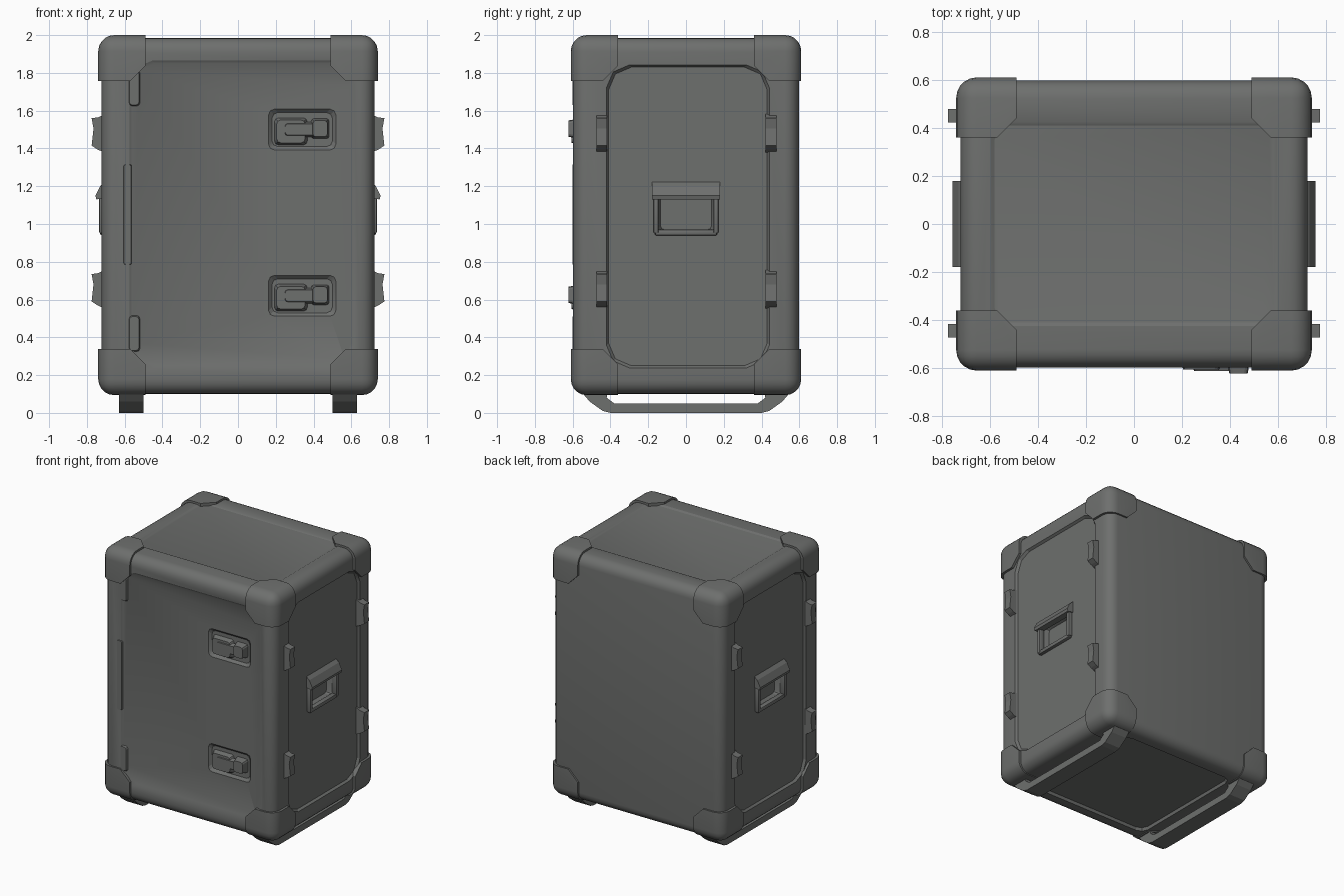
import bpy, bmesh
from mathutils import Vector

if "Cube" in bpy.data.objects:
    bpy.data.objects.remove(bpy.data.objects["Cube"])

grey = bpy.data.materials.new("dark grey plastic")
grey.diffuse_color = (0.155, 0.16, 0.155, 1)
grey.use_nodes = True
grey.node_tree.nodes["Principled BSDF"].inputs["Base Color"].default_value = grey.diffuse_color


def finish(name, bm, smooth=True):
    bmesh.ops.recalc_face_normals(bm, faces=bm.faces)
    me = bpy.data.meshes.new(name)
    bm.to_mesh(me)
    bm.free()
    me.materials.append(grey)
    ob = bpy.data.objects.new(name, me)
    bpy.context.collection.objects.link(ob)
    if smooth:
        smooth_it(ob)
    return ob


def smooth_it(ob):
    bpy.ops.object.select_all(action='DESELECT')
    bpy.context.view_layer.objects.active = ob
    ob.select_set(True)
    bpy.ops.object.shade_smooth_by_angle(angle=0.6)


def cube(lo, hi):
    bm = bmesh.new()
    bmesh.ops.create_cube(bm, size=1)
    for v in bm.verts:
        v.co = Vector([lo[i] if v.co[i] < 0 else hi[i] for i in range(3)])
    return bm


def box(name, lo, hi, bevel=0.01, segs=2):
    lo, hi = [min(p) for p in zip(lo, hi)], [max(p) for p in zip(lo, hi)]
    bm = cube(lo, hi)
    bmesh.ops.bevel(bm, geom=bm.edges[:], offset=bevel, segments=segs, profile=0.5, affect='EDGES')
    return finish(name, bm)


def place(axis, d, u, v):
    return {'x': (d, u, v), 'y': (u, d, v), 'z': (u, v, d)}[axis]


def prism(name, axis, pts0, pts1, d0, d1):
    bm = bmesh.new()
    a = [bm.verts.new(place(axis, d0, *p)) for p in pts0]
    b = [bm.verts.new(place(axis, d1, *p)) for p in pts1]
    bm.faces.new(a)
    bm.faces.new(b)
    for i in range(len(a)):
        j = (i + 1) % len(a)
        bm.faces.new((a[i], a[j], b[j], b[i]))
    return finish(name, bm, False)


def octagon(cu, cv, a, b, c):
    # rectangle with softly chamfered corners
    k = 0.3 * c
    quarter = [(a, b - c), (a - k, b - k), (a - c, b)]
    pts = []
    for su, sv in ((1, 1), (-1, 1), (-1, -1), (1, -1)):
        q = quarter if su * sv > 0 else quarter[::-1]
        pts += [(cu + su * u, cv + sv * v) for u, v in q]
    return pts


def pad(name, axis, c, half, corner, d0, d1, shrink=0.0):
    return prism(name, axis, octagon(*c, *half, corner),
                 octagon(*c, half[0] - shrink, half[1] - shrink, corner), d0, d1)


def cut(ob, cutter):
    m = ob.modifiers.new("cut", 'BOOLEAN')
    m.operation, m.solver, m.object = 'DIFFERENCE', 'EXACT', cutter
    bpy.context.view_layer.objects.active = ob
    bpy.ops.object.modifier_apply(modifier=m.name)
    bpy.data.objects.remove(cutter)


# case body with shallow recessed panels on the sides, door, lid and floor
body = box("case_body", (-0.722, -0.597, 0.10), (0.722, 0.597, 1.985), 0.075, 5)
for s in (-1, 1):
    cut(body, pad("panel_cutter", 'x', (0.01, 1.04), (0.42, 0.79), 0.12, s * 0.705, s * 0.78, -0.05))
    cut(body, pad("handle_cutter", 'x', (0, 1.06), (0.135, 0.09), 0.02, s * 0.655, s * 0.72, -0.02))
cut(body, pad("door_cutter", 'y', (0.02, 1.05), (0.58, 0.80), 0.12, -0.588, -0.65, -0.10))
for z in (1.50, 0.62):
    cut(body, pad("latch_cutter", 'y', (0.34, z), (0.16, 0.09), 0.03, -0.57, -0.63, -0.06))
cut(body, pad("top_cutter", 'z', (0, 0), (0.58, 0.41), 0.06, 1.977, 2.04, -0.12))
cut(body, pad("floor_cutter", 'z', (0, 0), (0.47, 0.47), 0.06, 0.12, 0.05, -0.03))
smooth_it(body)

# corner guards: rounded outside, chamfered where they meet the rails
for sx in (-1, 1):
    for sy in (-1, 1):
        for top in (True, False):
            inner = Vector((0.49, 0.36, 0.71))
            outer = Vector((0.74, 0.61, 0.953))
            bm = cube(inner, outer)
            for axes in ((0, 1), (1, 2), (0, 2)):
                n = Vector((0, 0, 0))
                for a in axes:
                    n[a] = -1
                p = inner.copy()
                p[axes[0]] += 0.08
                r = bmesh.ops.bisect_plane(bm, geom=bm.verts[:] + bm.edges[:] + bm.faces[:],
                                           plane_co=p, plane_no=n, clear_outer=True)
                edges = [e for e in bm.edges if e.is_boundary]
                bmesh.ops.holes_fill(bm, edges=edges)
            bm.normal_update()

            def on(v, i):
                return abs(v.co[i] - outer[i]) < 1e-5
            rim = [e for e in bm.edges if sum(all(on(v, i) for v in e.verts) for i in range(3)) == 2]
            bmesh.ops.bevel(bm, geom=rim, offset=0.085, segments=5, profile=0.5, affect='EDGES')
            for v in bm.verts:
                v.co = Vector((sx * v.co.x, sy * v.co.y, 1.047 + (1 if top else -1) * v.co.z))
            finish(("top" if top else "bottom") + "_corner_guard", bm)

for s in (-1, 1):
    # skid runner under the case
    skid = [(-0.57, 0.13), (-0.51, 0.06), (-0.44, 0.01), (-0.40, 0), (0.40, 0), (0.44, 0.01),
            (0.51, 0.06), (0.57, 0.13), (0.41, 0.13), (0.42, 0.08), (0.38, 0.05),
            (-0.38, 0.05), (-0.42, 0.08), (-0.41, 0.13)]
    prism("skid_runner", 'x', skid, skid, s * 0.50, s * 0.63)

    # carry handle frame and grip
    for y in (-1, 1):
        box("handle_side", (s * 0.69, y * 0.145, 0.95), (s * 0.735, y * 0.172, 1.17), 0.008)
    box("handle_sill", (s * 0.69, -0.165, 0.94), (s * 0.73, 0.165, 0.97), 0.008)
    lip = [(s * 0.69, 1.235), (s * 0.73, 1.20), (s * 0.755, 1.15), (s * 0.75, 1.13), (s * 0.69, 1.14)]
    prism("handle_grip", 'y', lip, lip, -0.18, 0.18)

    # side latches
    for y in (-0.445, 0.45):
        for z in (1.475, 0.65):
            side = [(s * 0.70, z - 0.10), (s * 0.745, z - 0.08), (s * 0.775, z - 0.06),
                    (s * 0.765, z + 0.03), (s * 0.775, z + 0.085), (s * 0.74, z + 0.09),
                    (s * 0.70, z + 0.11)]
            prism("side_latch", 'y', side, side, y - 0.028, y + 0.028)

# door latches: base, lever and catch
for z in (1.50, 0.62):
    pad("latch_base", 'y', (0.28, z - 0.01), (0.09, 0.075), 0.02, -0.56, -0.605, 0.015)
    pad("latch_lever", 'y', (0.33, z), (0.09, 0.04), 0.015, -0.58, -0.612, 0.01)
    pad("latch_catch", 'y', (0.435, z + 0.005), (0.05, 0.055), 0.015, -0.56, -0.622, 0.012)

# door hinge strip on the left
pad("hinge_strip", 'y', (-0.585, 1.05), (0.025, 0.27), 0.01, -0.58, -0.602, 0.006)
for z in (1.72, 0.42):
    pad("hinge_knuckle", 'y', (-0.55, z), (0.035, 0.10), 0.015, -0.575, -0.602, 0.01)
